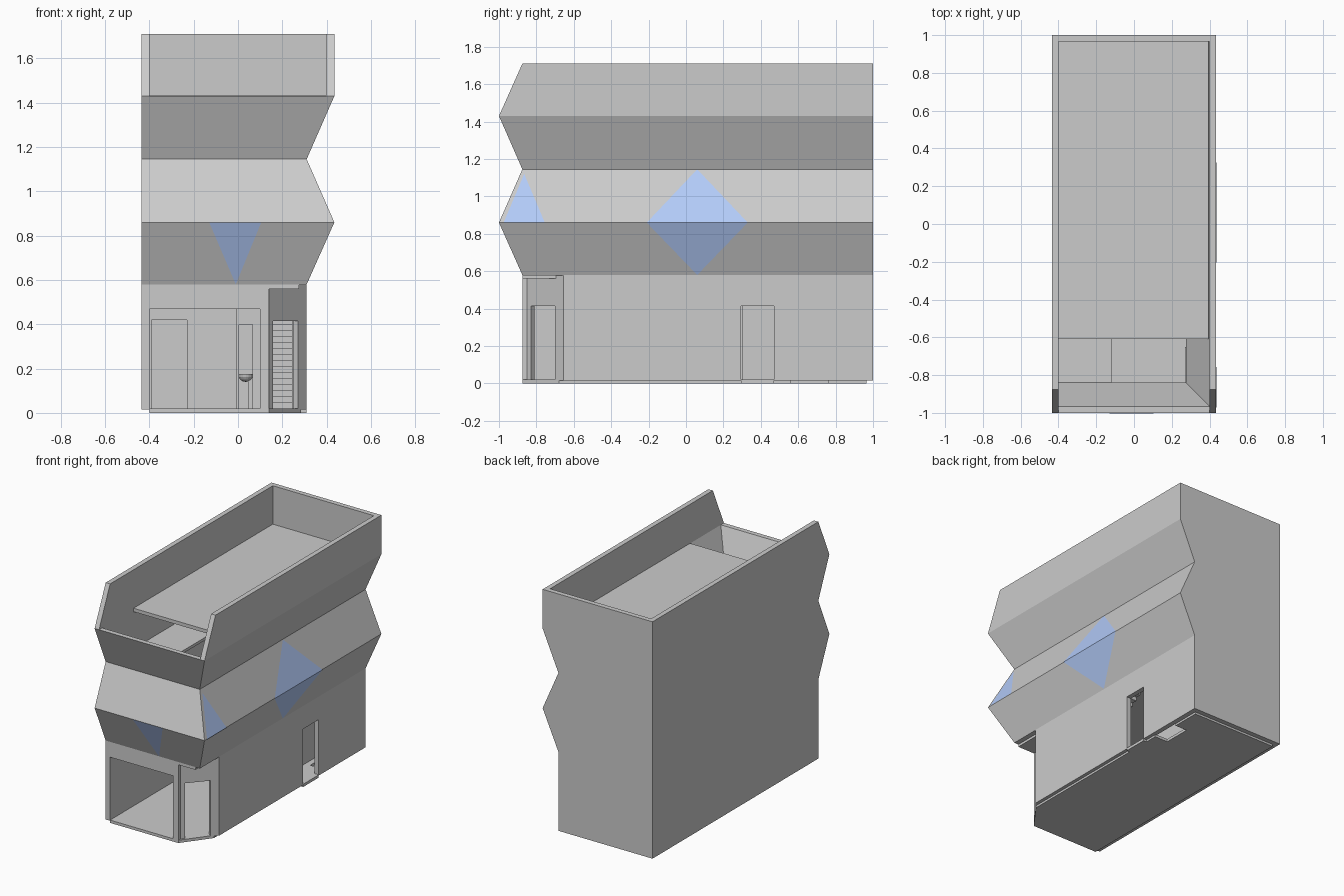
import bpy, bmesh
from mathutils import Vector

if "Cube" in bpy.data.objects:
    bpy.data.objects.remove(bpy.data.objects["Cube"])

T = 0.035                      # wall thickness
L, R, F, B = -0.435, 0.435, -1.0, 1.0
IN = 0.125                     # depth of the zigzag
Z0, Z1, Z2, Z3, Z4, Z5 = 0.015, 0.58, 0.86, 1.145, 1.43, 1.71


def finish(name, bm, mat=None):
    bmesh.ops.remove_doubles(bm, verts=bm.verts, dist=1e-5)
    bmesh.ops.recalc_face_normals(bm, faces=bm.faces)
    me = bpy.data.meshes.new(name)
    bm.to_mesh(me)
    bm.free()
    ob = bpy.data.objects.new(name, me)
    bpy.context.collection.objects.link(ob)
    if mat:
        me.materials.append(mat)
    return ob


def add_prism(bm, pts, d):
    """Closed prism: polygon pts swept along d."""
    a = [bm.verts.new(p) for p in pts]
    b = [bm.verts.new(Vector(p) + Vector(d)) for p in pts]
    bm.faces.new(a)
    bm.faces.new(b)
    for i in range(len(a)):
        j = (i + 1) % len(a)
        bm.faces.new((a[i], a[j], b[j], b[i]))


def prism(name, pts, d):
    bm = bmesh.new()
    add_prism(bm, pts, d)
    return finish(name, bm)


def boxes(name, *dims):
    """One object from boxes given as (x0, x1, y0, y1, z0, z1)."""
    bm = bmesh.new()
    for x0, x1, y0, y1, z0, z1 in dims:
        add_prism(bm, [(x0, y0, z0), (x1, y0, z0), (x1, y1, z0), (x0, y1, z0)],
                  (0, 0, z1 - z0))
    return finish(name, bm)


# Folded upper facade: outer and inner rings lofted through the fold levels
bm = bmesh.new()
levels = [(Z1, IN), (Z2, 0), (Z3, IN), (Z4, 0)]


def ring(z, i, t):
    x0, x1, y0, y1 = L + t, R - i - t, F + i + t, B - t
    return [bm.verts.new(p) for p in ((x0, y0, z), (x1, y0, z), (x1, y1, z), (x0, y1, z))]


path = [ring(z, i, 0) for z, i in levels] + [ring(z, i, T) for z, i in reversed(levels)]
for k in range(len(path)):
    a, b = path[k], path[(k + 1) % len(path)]
    for i in range(4):
        j = (i + 1) % 4
        bm.faces.new((a[i], a[j], b[j], b[i]))
finish("folded_upper_walls", bm)

# Roof parapets: slanted front ends, open at the front
for name, x in (("left_parapet", L), ("right_parapet", R - T)):
    prism(name, [(x, F, Z4), (x, B, Z4), (x, B, Z5), (x, F + IN, Z5)], (T, 0, 0))
boxes("back_parapet", (L + T, R - T, B - T, B, Z4, Z5))

# Ground floor walls, leaving shop front and side door open
RX, FY = R - IN, F + IN
boxes("left_wall", (L, L + T, FY, B, Z0, Z1))
boxes("back_wall", (L + T, RX, B - T, B, Z0, Z1))
boxes("right_wall", (RX - T, RX, -0.655, 0.295, Z0, Z1),
      (RX - T, RX, 0.47, B - T, Z0, Z1), (RX - T, RX, 0.295, 0.47, 0.415, Z1))
boxes("shop_front_frame", (L + T, 0.14, FY, FY + T, 0.47, Z1),
      (0.10, 0.14, FY, FY + T, Z0, 0.47))

# Angled corner entrance with doorway
p, q = Vector((0.14, -0.85, 0)), Vector((RX, -0.655, 0))
n = Vector((-(q - p).y, (q - p).x, 0)).normalized() * 0.03
bm = bmesh.new()
for s, e, z0, z1 in ((0, 0.11, Z0, Z1), (0.77, 1, Z0, Z1), (0.11, 0.77, 0.415, Z1)):
    a, b, up = p.lerp(q, s), p.lerp(q, e), Vector((0, 0, z0))
    add_prism(bm, [a + up, b + up, b + n + up, a + n + up], (0, 0, z1 - z0))
finish("corner_entrance_wall", bm)

# Ground slab with cut corner, and rear slab with a shaft opening
prism("ground_slab", [(-0.4, FY, 0), (0.14, FY, 0), (0.285, -0.68, 0), (0.285, 0.56, 0),
                      (-0.4, 0.56, 0)], (0, 0, 0.02))
boxes("door_sill", (0.285, RX, 0.295, 0.47, 0, 0.02))
boxes("rear_slab", (-0.4, 0.18, 0.56, 0.965, 0, 0.02),
      (0.18, 0.275, 0.76, 0.965, 0, 0.02))

# Upper floors with stair openings, and the roof slab set back from the front
boxes("second_floor", (-0.4, 0.14, FY, 0.965, 0.56, Z1), (0.14, 0.275, FY, -0.2, 0.56, Z1),
      (0.14, 0.275, 0.25, 0.965, 0.56, Z1))
boxes("corner_soffit", (0.27, RX, FY, -0.65, Z1 - 0.002, Z1 + 0.01))
boxes("third_floor", (-0.4, -0.12, -0.84, 0.965, Z3 - 0.02, Z3),
      (-0.12, 0.275, -0.15, 0.965, Z3 - 0.02, Z3))
boxes("roof_slab", (-0.4, 0.395, -0.61, 0.965, Z4 - 0.02, Z4 + 0.005))

# Interior partitions with doorways
boxes("shop_back_wall", (-0.4, -0.39, 0.5, 0.52, 0.02, 0.56),
      (-0.23, -0.01, 0.5, 0.52, 0.02, 0.56), (-0.39, -0.23, 0.5, 0.52, 0.42, 0.56))
boxes("washroom_wall", (-0.01, 0.005, 0.3, 0.52, 0.02, 0.56),
      (0.065, 0.14, 0.3, 0.32, 0.02, 0.56), (0.005, 0.065, 0.3, 0.32, 0.40, 0.56),
      (0.12, 0.14, 0.32, 0.965, 0.02, 0.56))

# Staircase of plain treads
N = 20
boxes("staircase", *[(0.155, 0.245, -0.55 + 0.04 * i, -0.51 + 0.04 * i,
                      0.02 + 0.027 * max(0, i - 1), 0.02 + 0.027 * (i + 1)) for i in range(N)])

# Wash basin: half bowl on a pedestal
bm = bmesh.new()
bmesh.ops.create_uvsphere(bm, u_segments=16, v_segments=8, radius=0.035)
bmesh.ops.bisect_plane(bm, geom=bm.verts[:] + bm.edges[:] + bm.faces[:], plane_co=(0, 0, 0),
                       plane_no=(0, 0, 1), clear_outer=True)
bmesh.ops.holes_fill(bm, edges=bm.edges)
basin = finish("wash_basin", bm)
basin.location = (0.035, 0.9, 0.175)
boxes("basin_pedestal", (0.045, 0.065, 0.89, 0.91, 0.02, 0.16))

# Blue window panes lying on the folded faces
glass = bpy.data.materials.new("blue_glass")
glass.diffuse_color = (0.45, 0.6, 0.95, 0.4)
glass.use_nodes = True
glass.node_tree.nodes["Principled BSDF"].inputs["Base Color"].default_value = glass.diffuse_color


def pane(name, off, *tris):
    bm = bmesh.new()
    for t in tris:
        bm.faces.new([bm.verts.new(Vector(v) + Vector(off)) for v in t])
    finish(name, bm, glass)


a, b = (R, -0.21, Z2), (R, 0.33, Z2)
pane("side_diamond_window", (0.003, 0, 0), (a, b, (RX, 0.06, Z3)), (b, a, (RX, 0.06, Z1)))
pane("side_corner_window", (0.003, 0, 0),
     ((R, -0.975, Z2), (R, -0.755, Z2), (0.321, -0.865, 1.12)))
pane("front_window", (0, -0.003, 0), ((0.105, F, Z2), (-0.13, F, Z2), (-0.01, FY, Z1)))
